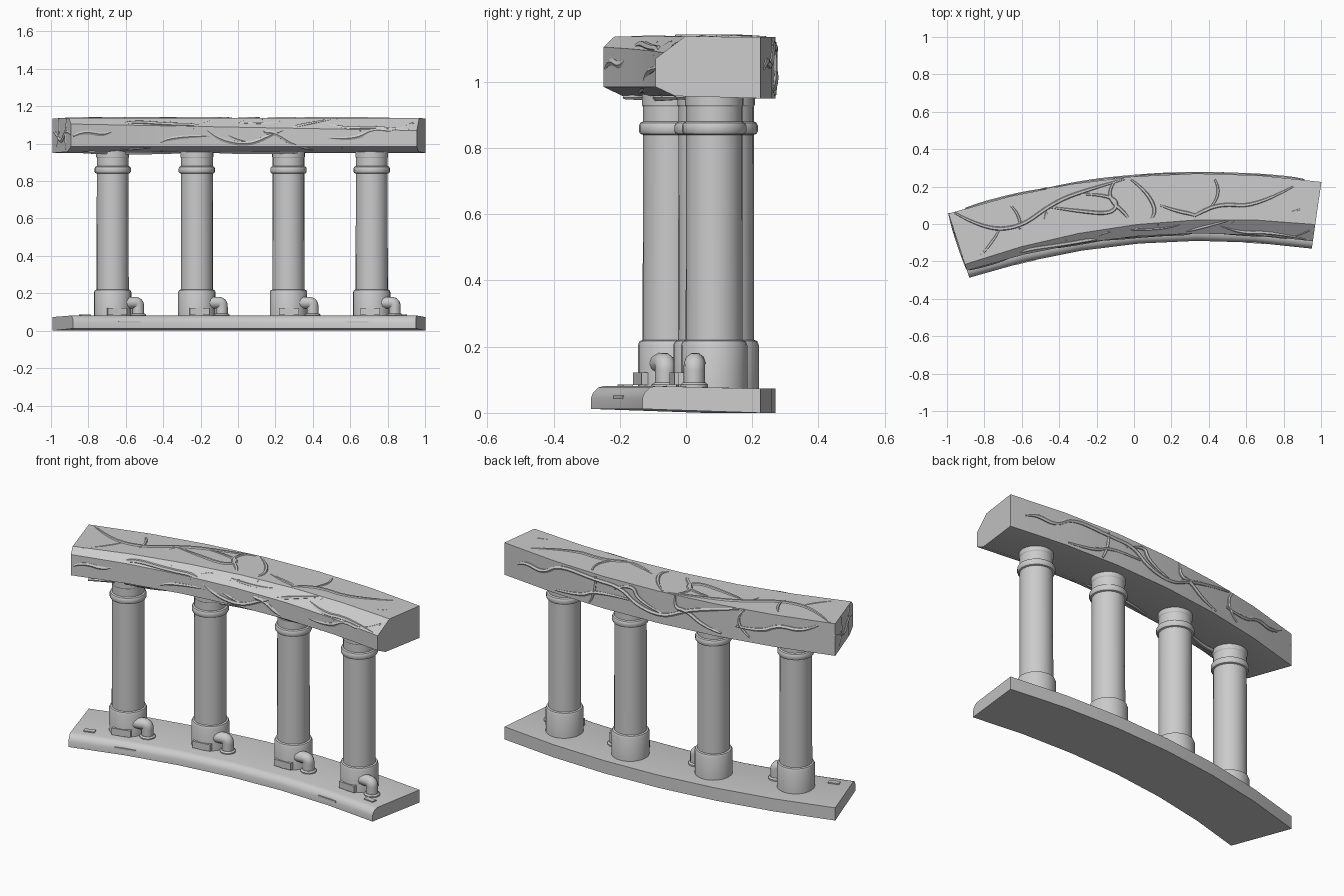
import bpy, bmesh
from math import sin, cos, asin, atan2, hypot, pi, radians
from mathutils import Vector

if "Cube" in bpy.data.objects:
    bpy.data.objects.remove(bpy.data.objects["Cube"])

# shared arc: the whole railing is bent around this point
CX, CY = 0.37, -4.16
A0, A1 = radians(-17.9), radians(8.2)
R_IN, R_OUT, TOP = 4.11, 4.43, 1.137


def arc(a, r, z):
    return Vector((CX + r * sin(a), CY + r * cos(a), z))


def lerp(a, b, t):
    return a + (b - a) * t


def smooth(ob, angle=30):
    bpy.ops.object.select_all(action='DESELECT')
    ob.select_set(True)
    bpy.context.view_layer.objects.active = ob
    bpy.ops.object.shade_smooth_by_angle(angle=radians(angle))


def from_bmesh(name, bm, angle=30):
    bmesh.ops.recalc_face_normals(bm, faces=bm.faces)
    me = bpy.data.meshes.new(name)
    bm.to_mesh(me)
    bm.free()
    ob = bpy.data.objects.new(name, me)
    bpy.context.collection.objects.link(ob)
    smooth(ob, angle)
    return ob


def sweep(name, profile, segments=6):
    """Sweep a (radius, z) profile along the arc; profile may vary with t."""
    bm = bmesh.new()
    rings = []
    for i in range(segments + 1):
        t = i / segments
        rings.append([bm.verts.new(arc(lerp(A0, A1, t), r, z)) for r, z in profile(t)])
    for p, q in zip(rings, rings[1:]):
        for k in range(len(p)):
            n = (k + 1) % len(p)
            bm.faces.new((p[k], p[n], q[n], q[k]))
    bm.faces.new(rings[0])
    bm.faces.new(rings[-1])
    return from_bmesh(name, bm)


def lathe(name, profile, loc, sides=24):
    bm = bmesh.new()
    rings = [[bm.verts.new((r * cos(2 * pi * k / sides), r * sin(2 * pi * k / sides), z))
              for k in range(sides)] for r, z in profile]
    for p, q in zip(rings, rings[1:]):
        for k in range(sides):
            n = (k + 1) % sides
            bm.faces.new((p[k], p[n], q[n], q[k]))
    bm.faces.new(rings[0])
    bm.faces.new(rings[-1])
    ob = from_bmesh(name, bm)
    ob.location = loc
    return ob


def box(name, size, loc, rot=(0, 0, 0)):
    bm = bmesh.new()
    bmesh.ops.create_cube(bm, size=1)
    bmesh.ops.scale(bm, vec=size, verts=bm.verts)
    ob = from_bmesh(name, bm)
    ob.location, ob.rotation_euler = loc, rot
    return ob


def tubes(name, paths, radius, bevel_res=1, taper=1.0):
    cu = bpy.data.curves.new(name, 'CURVE')
    cu.dimensions = '3D'
    cu.bevel_depth, cu.bevel_resolution, cu.use_fill_caps = radius, bevel_res, True
    for pts in paths:
        sp = cu.splines.new('NURBS')
        sp.points.add(len(pts) - 1)
        for i, (p, q) in enumerate(zip(sp.points, pts)):
            p.co = (*q, 1)
            p.radius = taper if i in (0, len(pts) - 1) else 1
        sp.use_endpoint_u, sp.order_u, sp.resolution_u = True, 3, 6
    ob = bpy.data.objects.new(name, cu)
    bpy.context.collection.objects.link(ob)
    bpy.ops.object.select_all(action='DESELECT')
    ob.select_set(True)
    bpy.context.view_layer.objects.active = ob
    bpy.ops.object.convert(target='MESH')
    smooth(bpy.context.object, 50)


# base slab with a rounded front edge
sweep("base_slab", lambda t: [(4.07, .012), (4.07, .045), (4.077, .062), (4.092, .076),
                              (4.11, .081), (R_OUT, .073), (R_OUT, 0)])


# top beam, front bevel growing towards the right end
def bevel(t):
    return lerp(.035, .09, t), lerp(1.105, 1.07, t)


def beam_profile(t):
    c, zt = bevel(t)
    return [(R_IN, .985), (R_IN, zt), (R_IN + c, TOP), (R_OUT, TOP - .002),
            (R_OUT, .95), (R_IN + .06, .957)]


sweep("top_beam", beam_profile)

# columns with collar, foot plate and hooked pipe
COLUMN = [(.1, .06), (.1, .205), (.095, .217), (.086, .22), (.085, .84), (.093, .843), (.097, .85),
          (.097, .868), (.093, .876), (.085, .88), (.085, .925), (.088, .93), (.088, .97)]
for x, y in [(-.67, -.045), (-.22, .062), (.27, .12), (.715, .085)]:
    lathe("column", COLUMN, (x, y, 0))
    a = asin((x - CX) / 4.25)
    c = Vector((x, y, 0))
    inward = Vector((-sin(a), -cos(a), 0))
    side = Vector((cos(a), -sin(a), 0))
    box("foot_plate", (.105, .02, .038), c + inward * .095 + Vector((0, 0, .103)), (0, 0, -a))
    p = c + inward * .05
    tubes("hooked_pipe", [[p + side * s + Vector((0, 0, z)) for s, z in
                           [(.05, .15), (.09, .15), (.128, .15), (.128, .11), (.128, .06)]]],
          .032, 3)
    foot = p + side * .128
    lathe("pipe_flange", [(.042, .07), (.042, .085), (.034, .092)], (foot.x, foot.y, 0), 16)

# small latches on the slab
for a, s in ((A0 + .022, 1), (A1 - .022, -1)):
    box("slab_latch", (.06, .03, .01), arc(a, 4.15, .081), (0, 0, -a))
    b = a + s * .055
    box("front_latch", (.12, .008, .01), arc(b, 4.07, .047), (0, 0, -b))


# vines creeping over the beam
def to_t(a):
    return min(1, max(0, (a - A0) / (A1 - A0)))


def on_top(x, y):
    a, r = atan2(x - CX, y - CY), hypot(x - CX, y - CY)
    a, r = min(max(a, A0), A1), min(max(r, R_IN), R_OUT)
    c, zt = bevel(to_t(a))
    z = TOP if r > R_IN + c else lerp(zt, TOP, (r - R_IN) / c)
    return arc(a, r, z - .005)


def on_front(x, z):
    a = min(max(asin((x - CX) / R_IN), A0), A1)
    c, zt = bevel(to_t(a))
    r = R_IN
    if z > zt:
        r += c * min(1, (z - zt) / (TOP - zt))
    elif z < .985:
        r += .06 * (.985 - z) / .03
    return arc(a, r + .003, z)


def on_back(x, z):
    return arc(min(max(asin((x - CX) / R_OUT), A0), A1), R_OUT - .003, z)


TOP_VINES = [
    [(-.96, .06), (-.8, -.03), (-.61, -.02), (-.45, .1), (-.3, .17), (-.05, .24)],
    [(-.85, -.2), (-.76, -.11), (-.72, -.03)],
    [(-.42, -.12), (-.52, -.02), (-.45, .1)],
    [(-.45, .09), (-.31, .07), (-.1, .05), (-.09, .16), (-.3, .16)],
    [(-.09, .24), (-.17, .16), (0, .02), (-.02, -.04)],
    [(-.02, .24), (.08, .17), (.13, .02), (0, -.03)],
    [(-.02, -.03), (.19, -.03), (.33, .05), (.46, .11), (.65, .09), (.85, .2)],
    [(.43, .24), (.48, .16), (.4, .08)],
    [(.14, .1), (.22, .07), (.33, .05), (.57, -.05), (.73, -.04), (.92, -.08)],
    [(.65, -.06), (.76, .04), (.89, .08)],
    [(-.66, .1), (-.6, .04), (-.61, -.03)]]
SIDE_VINES = [
    [(-.88, 1.04), (-.83, 1.07), (-.7, 1.04), (-.6, 1.12), (-.36, 1.1), (-.2, 1.1), (-.1, 1.02),
     (.06, .99), (.2, 1.06), (.35, 1.1), (.5, 1.13)],
    [(-.4, .96), (-.36, 1.03), (-.36, 1.12)],
    [(-.24, 1.08), (-.12, 1.14), (-.1, 1.05), (.05, 1.01)],
    [(.13, 1.13), (.12, 1.06), (.2, 1.06), (.3, .99), (.4, .97)],
    [(.53, 1.13), (.45, 1.06), (.56, .98)],
    [(.48, 1.03), (.62, 1.02), (.72, 1.08), (.85, 1.06), (.93, 1.11)],
    [(-.62, .97), (-.45, .98), (-.36, 1.04), (-.15, 1.04)]]
tubes("top_vines", [[on_top(*p) for p in v] for v in TOP_VINES], .0125, 1, .5)
tubes("front_vines", [[on_front(*p) for p in v] for v in SIDE_VINES], .0125, 1, .5)
tubes("back_vines", [[on_back(.03 - x, z) for x, z in v] for v in SIDE_VINES], .0125, 1, .5)
END_VINES = [[(4.12, 1.05), (4.2, 1.08), (4.27, 1.0), (4.36, 1.05), (4.43, 1.07)],
             [(4.18, 1.13), (4.22, 1.06), (4.2, .97)], [(4.33, 1.13), (4.3, 1.04), (4.36, .98)]]
tubes("left_end_vines", [[arc(A0 + .001, r, z) for r, z in v] for v in END_VINES], .0125, 1, .5)
UNDER_VINES = [[(A0 + f, r, .953) for f, r in v] for v in (
    [(.02, 4.15), (.06, 4.2), (.11, 4.17), (.15, 4.22)],
    [(.2, 4.16), (.25, 4.21), (.3, 4.17)])]
tubes("underside_vines", [[arc(*p) for p in v] for v in UNDER_VINES], .0125, 1, .5)
